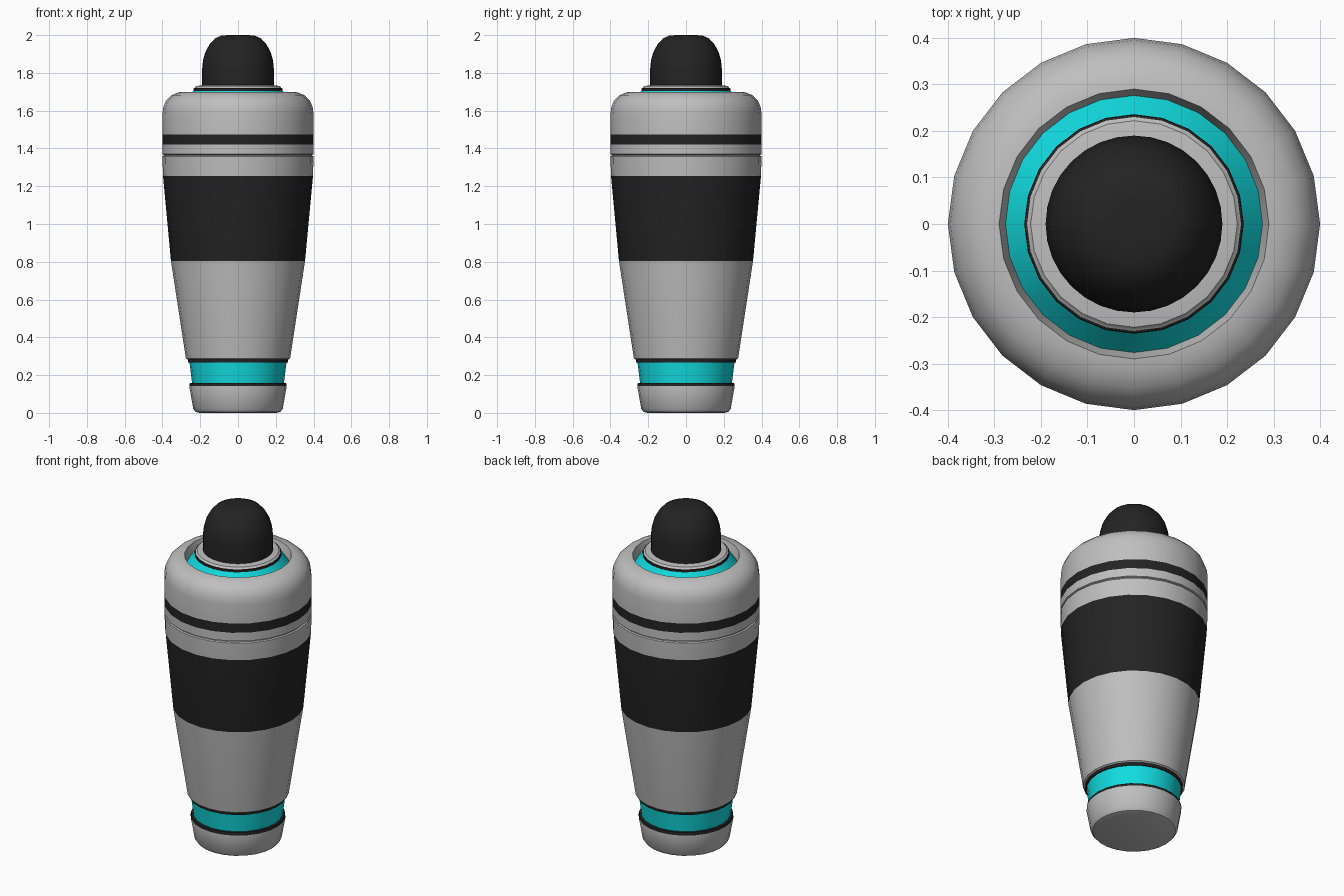
import bpy
import bmesh
from math import cos, sin, tau, radians

cube = bpy.data.objects.get("Cube")
if cube:
    bpy.data.objects.remove(cube, do_unlink=True)


def make_material(name, rgb):
    mat = bpy.data.materials.new(name)
    mat.use_nodes = True
    color = (*rgb, 1)
    mat.diffuse_color = color
    bsdf = next(n for n in mat.node_tree.nodes if n.type == "BSDF_PRINCIPLED")
    bsdf.inputs["Base Color"].default_value = color
    return mat


MATERIALS = [make_material("light grey", (0.52, 0.52, 0.52)),
             make_material("charcoal", (0.017, 0.017, 0.017)),
             make_material("cyan", (0.006, 0.72, 0.75))]
GREY, BLACK, CYAN = range(3)


def lathe(name, bands, sides=24):
    """Turn bands around z; each band is a colour and its (radius, height) points.
    A band starts where the previous one ended."""
    bm = bmesh.new()
    last = first = None
    color = bands[0][0]
    for color, points in bands:
        for r, z in points:
            ring = [bm.verts.new((r * cos(tau * i / sides), r * sin(tau * i / sides), z))
                    for i in range(sides)]
            if last:
                for i in range(sides):
                    j = (i + 1) % sides
                    face = bm.faces.new((last[i], last[j], ring[j], ring[i]))
                    face.material_index = color
            else:
                first = ring
            last = ring
    # Close both ends
    bm.faces.new(first[::-1]).material_index = bands[0][0]
    bm.faces.new(last).material_index = color
    mesh = bpy.data.meshes.new(name)
    bm.to_mesh(mesh)
    bm.free()
    for mat in MATERIALS:
        mesh.materials.append(mat)
    obj = bpy.data.objects.new(name, mesh)
    bpy.context.collection.objects.link(obj)
    bpy.ops.object.select_all(action="DESELECT")
    obj.select_set(True)
    bpy.context.view_layer.objects.active = obj
    bpy.ops.object.shade_smooth_by_angle(angle=radians(32))
    return obj


# Rounded foot with a dark upper lip
lathe("base_cap", [
    (GREY, [(0.205, 0), (0.225, 0.006), (0.237, 0.022), (0.258, 0.142)]),
    (BLACK, [(0.255, 0.158), (0.235, 0.16)]),
])

# Coloured neck between foot and body
lathe("lower_neck", [
    (CYAN, [(0.242, 0.15), (0.257, 0.268)]),
    (BLACK, [(0.264, 0.268), (0.266, 0.29)]),
])

# Tapered body with a wide dark grip
lathe("lower_body", [
    (GREY, [(0.268, 0.283), (0.276, 0.288), (0.355, 0.805)]),
    (BLACK, [(0.397, 1.255)]),
    (GREY, [(0.4, 1.358), (0.392, 1.362)]),
])

# Seam between the two body halves
lathe("body_seam", [(GREY, [(0.392, 1.355), (0.392, 1.375)])])

# Shoulder with a dark stripe and a recessed opening
lathe("upper_body", [
    (GREY, [(0.392, 1.366), (0.4, 1.37), (0.4, 1.42)]),
    (BLACK, [(0.4, 1.475)]),
    (GREY, [(0.4, 1.585), (0.395, 1.62), (0.38, 1.655), (0.352, 1.682),
            (0.315, 1.697), (0.29, 1.7), (0.276, 1.65)]),
])

# Coloured collar inside the opening, with a dark line and grey plate
lathe("upper_collar", [
    (CYAN, [(0.277, 1.65), (0.236, 1.705)]),
    (BLACK, [(0.235, 1.718), (0.23, 1.72)]),
    (GREY, [(0.222, 1.73), (0.185, 1.736)]),
])

# Domed knob
lathe("top_knob", [
    (BLACK, [(0.19, 1.72), (0.19, 1.82), (0.185, 1.867), (0.173, 1.91),
             (0.15, 1.952), (0.122, 1.982), (0.088, 1.998), (0.05, 2.0)]),
], sides=32)
